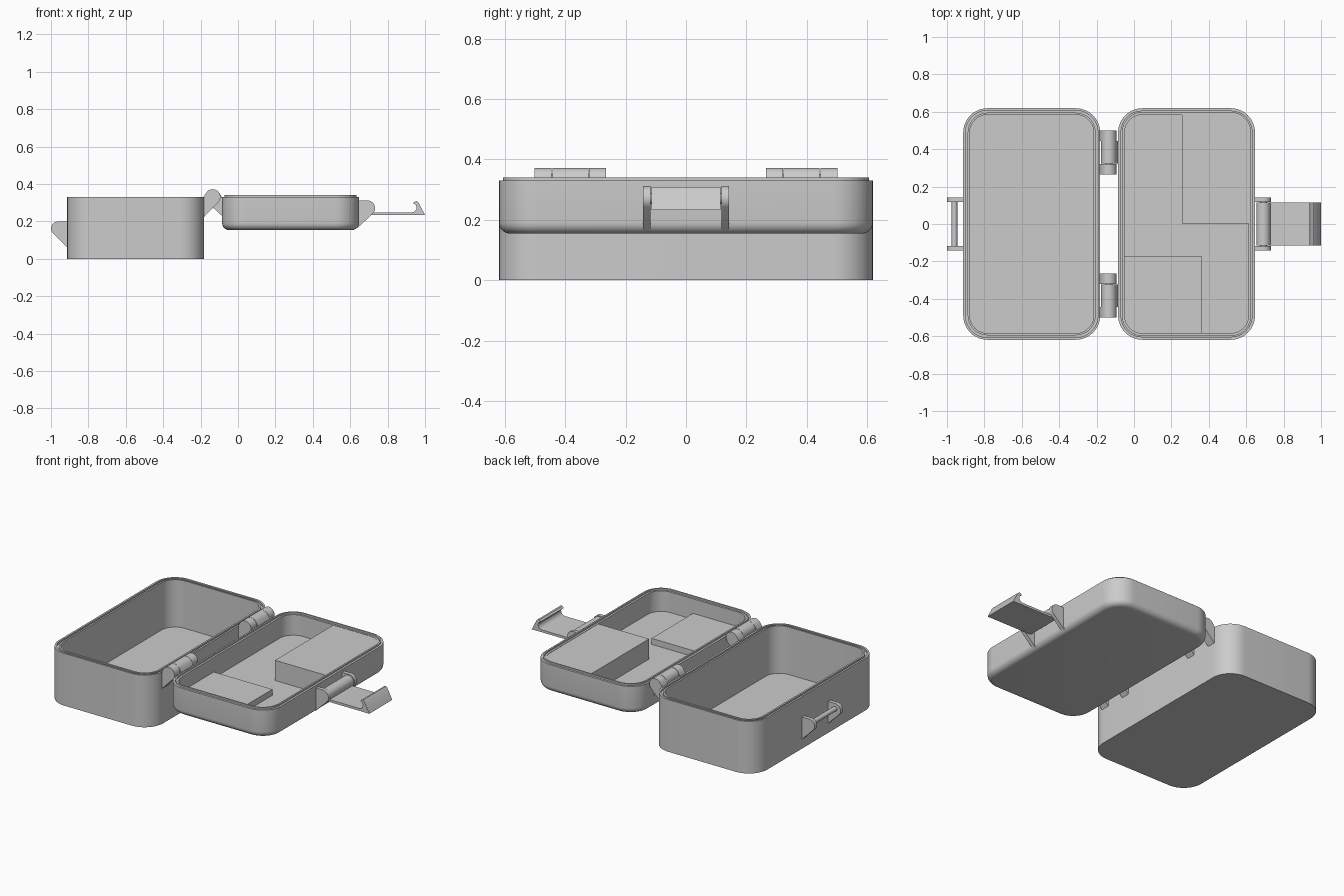
import bpy, bmesh, math
from mathutils import geometry, Vector

if "Cube" in bpy.data.objects:
    bpy.data.objects.remove(bpy.data.objects["Cube"])

grey = bpy.data.materials.new("plain_grey")
grey.diffuse_color = (0.6, 0.6, 0.6, 1)
grey.use_nodes = True
grey.node_tree.nodes["Principled BSDF"].inputs["Base Color"].default_value = grey.diffuse_color

HALF_X, HALF_Y, CORNER = 0.366, 0.619, 0.13
BASE_X, LID_X = -0.547, 0.281


def finish(name, bm, angle=35):
    bmesh.ops.recalc_face_normals(bm, faces=bm.faces[:])
    mesh = bpy.data.meshes.new(name)
    bm.to_mesh(mesh)
    bm.free()
    mesh.materials.append(grey)
    obj = bpy.data.objects.new(name, mesh)
    bpy.context.collection.objects.link(obj)
    bpy.ops.object.select_all(action='DESELECT')
    obj.select_set(True)
    bpy.context.view_layer.objects.active = obj
    bpy.ops.object.shade_smooth_by_angle(angle=math.radians(angle))
    return obj


def rounded_loop(cx, inset, z, steps=12):
    """Rounded rectangle at height z, pulled in by inset."""
    r = CORNER - inset
    pts = []
    for k, (sx, sy) in enumerate([(1, 1), (-1, 1), (-1, -1), (1, -1)]):
        for i in range(steps + 1):
            a = math.pi / 2 * (k + i / steps)
            pts.append((cx + sx * (HALF_X - CORNER) + r * math.cos(a),
                        sy * (HALF_Y - CORNER) + r * math.sin(a), z))
    return pts


def tray_mesh(cx, profile):
    """Loft rounded loops through (inset, z) pairs and cap both ends."""
    bm = bmesh.new()
    rings = [[bm.verts.new(p) for p in rounded_loop(cx, i, z)] for i, z in profile]
    for a, b in zip(rings, rings[1:]):
        for j in range(len(a)):
            k = (j + 1) % len(a)
            bm.faces.new((a[j], a[k], b[k], b[j]))
    bm.faces.new(rings[0])
    bm.faces.new(rings[-1])
    return bm


def prism(name, outline, y0, y1):
    """Extrude an (x, z) outline along y."""
    bm = bmesh.new()
    face = bm.faces.new([bm.verts.new((x, y0, z)) for x, z in outline])
    out = bmesh.ops.extrude_face_region(bm, geom=[face])
    moved = [g for g in out["geom"] if isinstance(g, bmesh.types.BMVert)]
    bmesh.ops.translate(bm, verts=moved, vec=(0, y1 - y0, 0))
    return finish(name, bm)


def circle(x, z, r, n=32):
    return [(x + r * math.cos(2 * math.pi * i / n),
             z + r * math.sin(2 * math.pi * i / n)) for i in range(n)]


def tab(name, x, z, r, anchors, y0, y1):
    """Round-ended lug running from a pivot to wall anchor points."""
    pts = [Vector(p) for p in circle(x, z, r) + anchors]
    prism(name, [pts[i] for i in geometry.convex_hull_2d(pts)], y0, y1)


# Deep base tray with a sealing groove in the rim
finish("base_tray", tray_mesh(BASE_X, [
    (0, 0), (0, 0.33), (0.012, 0.33), (0.012, 0.318), (0.024, 0.318),
    (0.024, 0.33), (0.035, 0.33), (0.035, 0.03)]))

# Shallow lid tray with a rounded bottom edge and a raised sealing lip
R = 0.037
bottom = [(R - R * math.sin(a), 0.154 + R - R * math.cos(a))
          for a in (math.pi / 2 * i / 6 for i in range(7))]
finish("lid_tray", tray_mesh(LID_X, bottom + [
    (0, 0.33), (0.013, 0.33), (0.013, 0.34), (0.023, 0.34),
    (0.023, 0.33), (0.035, 0.33), (0.035, 0.2)]))

# Compartment blocks inside the lid, trimmed from the inner outline
for name, top, sign, cx, cy in (("tall_lid_block", 0.328, 1, 0.257, 0.003),
                                ("low_lid_block", 0.238, -1, 0.36, -0.17)):
    bm = tray_mesh(LID_X, [(0.034, 0.19), (0.034, top)])
    for co, no in (((cx, 0, 0), (sign, 0, 0)), ((0, cy, 0), (0, sign, 0))):
        cut = bmesh.ops.bisect_plane(bm, geom=bm.verts[:] + bm.edges[:] + bm.faces[:],
                                     plane_co=co, plane_no=no, clear_inner=True)
        edges = [e for e in cut["geom_cut"] if isinstance(e, bmesh.types.BMEdge)]
        bmesh.ops.holes_fill(bm, edges=edges)
    finish(name, bm)

# Two hinges: outer knuckles on the base, middle knuckle on the lid
HX, HZ, HR = -0.135, 0.331, 0.041
for side, cy in (("front", -0.383), ("back", 0.383)):
    for y0, y1 in ((-0.118, -0.062), (0.062, 0.118)):
        tab(side + "_base_knuckle", HX, HZ, HR, [(-0.185, 0.33), (-0.185, 0.22)],
            cy + y0, cy + y1)
    tab(side + "_lid_knuckle", HX, HZ, HR, [(-0.081, 0.32), (-0.081, 0.225)],
        cy - 0.06, cy + 0.06)
    prism(side + "_hinge_pin", circle(HX, HZ, 0.02), cy - 0.1, cy + 0.1)

# Latch ears on the lid and catch ears on the base
for s in (-1, 1):
    y0, y1 = sorted((s * 0.118, s * 0.142))
    tab("latch_ear", 0.692, 0.271, 0.041, [(0.64, 0.311), (0.64, 0.165)], y0, y1)
    tab("catch_ear", -0.963, 0.162, 0.037, [(-0.905, 0.199), (-0.905, 0.052)], y0, y1)
prism("catch_bar", circle(-0.96, 0.165, 0.015), -0.125, 0.125)
prism("latch_pin", circle(0.692, 0.271, 0.018), -0.125, 0.125)

# Swung-open latch: barrel, plate and hooked tip
prism("latch_barrel", circle(0.692, 0.27, 0.037), -0.115, 0.115)
prism("latch_plate", [
    (0.692, 0.233), (1.0, 0.233), (0.965, 0.301), (0.957, 0.308), (0.946, 0.307),
    (0.936, 0.297), (0.948, 0.291), (0.955, 0.278), (0.953, 0.263), (0.943, 0.252),
    (0.928, 0.248), (0.692, 0.248)], -0.115, 0.115)
